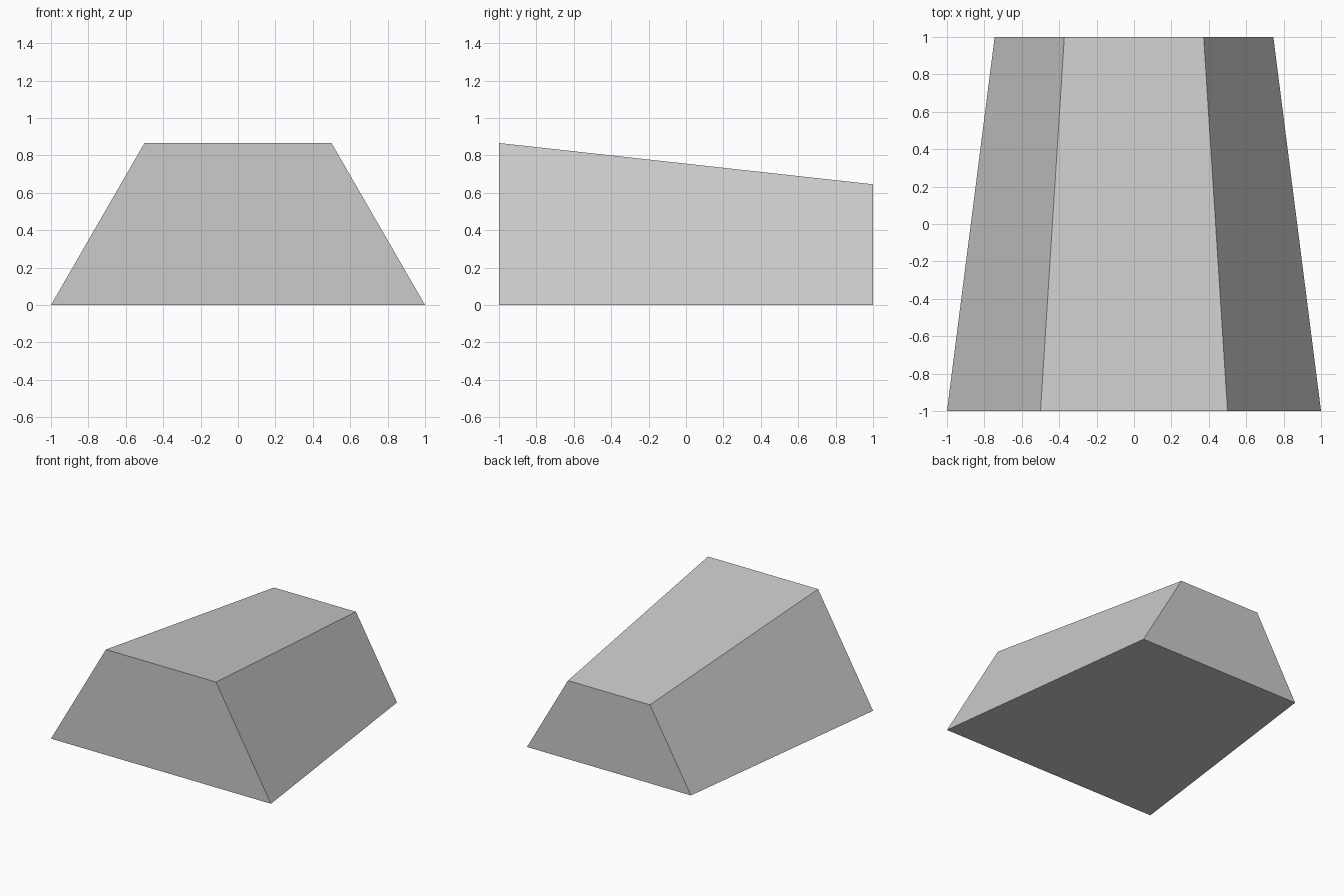
import bpy, bmesh
from math import cos, sin, pi

cube = bpy.data.objects.get("Cube")
if cube:
    bpy.data.objects.remove(cube)

# Plain grey material
grey = bpy.data.materials.new("light_grey")
grey.use_nodes = True
colour = (0.6, 0.6, 0.6, 1)
grey.diffuse_color = colour
grey.node_tree.nodes["Principled BSDF"].inputs["Base Color"].default_value = colour


def half_hexagon(bm, radius, y):
    """Upper half of a hexagon, as a ring of four vertices."""
    return [bm.verts.new((radius * cos(i * pi / 3), y, radius * sin(i * pi / 3)))
            for i in range(4)]


# Tapered block: large half hexagon in front, smaller one behind
bm = bmesh.new()
front = half_hexagon(bm, 1, -1)
back = half_hexagon(bm, 0.745, 1)
bm.faces.new(front)
bm.faces.new(back)
for i in range(4):
    j = (i + 1) % 4
    bm.faces.new((front[i], front[j], back[j], back[i]))
bmesh.ops.recalc_face_normals(bm, faces=bm.faces)

mesh = bpy.data.meshes.new("tapered_block")
bm.to_mesh(mesh)
bm.free()
mesh.materials.append(grey)
block = bpy.data.objects.new("tapered_block", mesh)
bpy.context.collection.objects.link(block)
